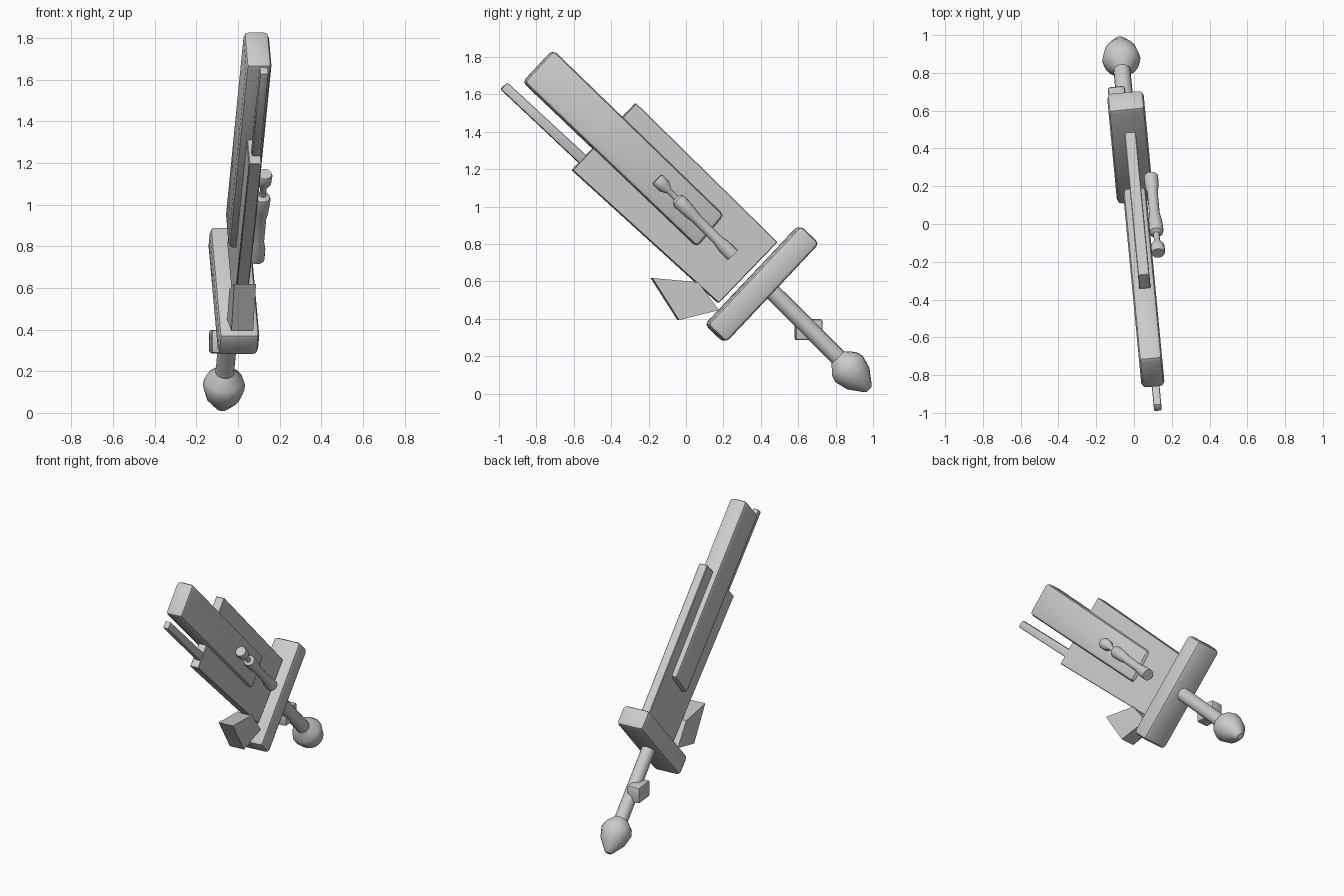
import bpy, bmesh, math
from mathutils import Matrix, Vector

cube = bpy.data.objects.get("Cube")
if cube:
    bpy.data.objects.remove(cube, do_unlink=True)

# One plain grey for everything
grey = bpy.data.materials.new("light_grey")
grey.use_nodes = True
colour = (0.6, 0.6, 0.6, 1)
grey.diffuse_color = colour
grey.node_tree.nodes["Principled BSDF"].inputs["Base Color"].default_value = colour

YAW = Matrix.Rotation(math.radians(5.45), 4, 'Z')
MID = 0.019      # centre plane of the sword


def finish(name, bm, bevel=0.0, segments=2):
    """Turn the whole sword by the same yaw, then bevel and shade."""
    bmesh.ops.recalc_face_normals(bm, faces=bm.faces)
    if bevel:
        bmesh.ops.bevel(bm, geom=bm.edges[:], offset=bevel, segments=segments,
                        profile=0.5, affect='EDGES')
    bm.transform(YAW)
    mesh = bpy.data.meshes.new(name)
    bm.to_mesh(mesh)
    bm.free()
    mesh.materials.append(grey)
    ob = bpy.data.objects.new(name, mesh)
    bpy.context.collection.objects.link(ob)
    bpy.ops.object.select_all(action='DESELECT')
    bpy.context.view_layer.objects.active = ob
    ob.select_set(True)
    bpy.ops.object.shade_smooth_by_angle(angle=math.radians(35))
    return ob


def plate(name, profile, x0, x1, bevel=0.0, segments=2):
    """Extrude a (y, z) outline across the thickness."""
    bm = bmesh.new()
    face = bm.faces.new([bm.verts.new((x0, y, z)) for y, z in profile])
    grown = bmesh.ops.extrude_face_region(bm, geom=[face])
    verts = [v for v in grown["geom"] if isinstance(v, bmesh.types.BMVert)]
    bmesh.ops.translate(bm, verts=verts, vec=(x1 - x0, 0, 0))
    return finish(name, bm, bevel, segments)


def lathe(name, start, end, rings, x, sides=16):
    """Turned part: rings are (fraction along axis, radius)."""
    a, b = Vector((x, *start)), Vector((x, *end))
    axis = b - a
    side = Vector((1, 0, 0))
    up = axis.normalized().cross(side)
    bm = bmesh.new()
    loops = []
    for f, r in rings:
        angles = [2 * math.pi * i / sides for i in range(sides)]
        loops.append([bm.verts.new(a + axis * f + side * (r * math.cos(t))
                                   + up * (r * math.sin(t))) for t in angles])
    for lo, hi in zip(loops, loops[1:]):
        for i in range(sides):
            j = (i + 1) % sides
            bm.faces.new((lo[i], lo[j], hi[j], hi[i]))
    bm.faces.new(loops[0])
    bm.faces.new(loops[-1])
    return finish(name, bm)


# Blade: thin body, thicker core through its middle, side rod
plate("blade_body", [(-.615, 1.195), (-.273, 1.553), (.487, .81), (.171, .484)],
      -.005, .056, .004, 1)
plate("blade_core", [(-.877, 1.666), (-.717, 1.837), (.198, .955), (.053, .783)],
      -.042, .081, .025)
plate("side_rod", [(-1.0, 1.628), (-.963, 1.663), (-.535, 1.27), (-.572, 1.227)],
      .012, .053, .008)

# Guard: long bevelled block across the blade
angle = math.radians(46.6)
along = Vector((math.cos(angle), math.sin(angle))) * .365
across = Vector((math.sin(angle), -math.cos(angle))) * .07
centre = Vector((.406, .586))
plate("guard", [centre + along * s + across * t
                for s, t in ((-1, -1), (1, -1), (1, 1), (-1, 1))],
      MID - .097, MID + .097, .025)

# Fin below the blade
plate("lower_fin", [(-.187, .618), (.059, .596), (.171, .447), (-.043, .393)],
      MID - .055, MID + .05)

# Handle with its block and pommel
lathe("grip", (.43, .577), (.83, .18), [(0, .045), (1, .045)], .014)
plate("grip_block", [(.588, .286), (.733, .286), (.733, .398), (.588, .398)],
      -.07, .02, .012)
lathe("pommel", (.813, .195), (.981, .022),
      [(0, .045), (.2, .09), (.36, .102), (.66, .083), (.95, .032), (1, .02)], .016)

# Bolt lying on the side of the blade
lathe("side_bolt", (-.166, 1.147), (.24, .741),
      [(0, .034), (.02, .038), (.1, .036), (.16, .016), (.25, .016), (.27, .036),
       (.3, .04), (.43, .036), (.52, .028), (.8, .028), (.88, .037), (1, .038)], .113)
